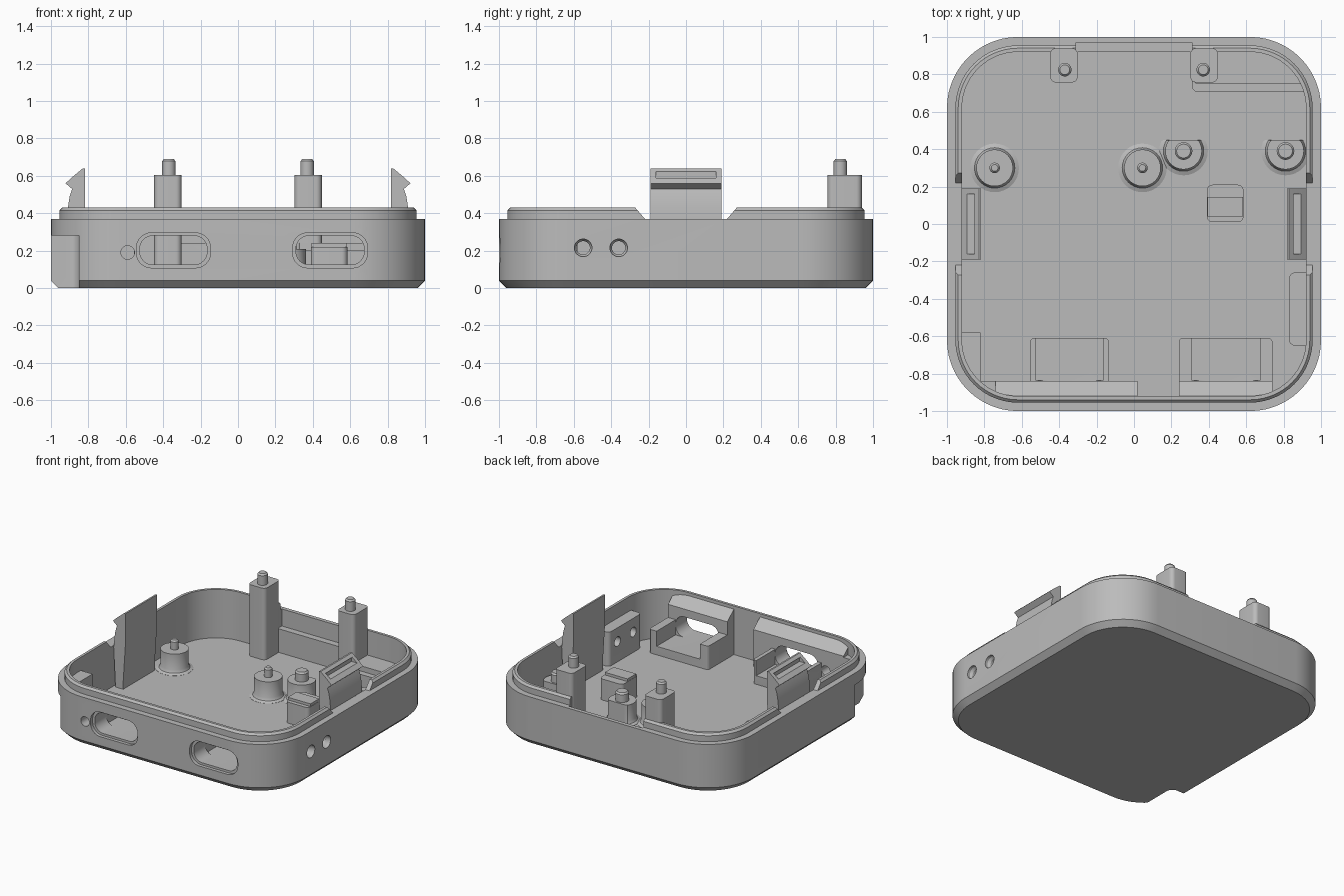
import bpy, bmesh, math

cube = bpy.data.objects.get("Cube")
if cube:
    bpy.data.objects.remove(cube, do_unlink=True)

grey = bpy.data.materials.new("matte grey")
grey.diffuse_color = (0.5, 0.5, 0.5, 1)
grey.use_nodes = True
grey.node_tree.nodes["Principled BSDF"].inputs["Base Color"].default_value = (0.5, 0.5, 0.5, 1)
FLOOR, SINK = 0.06, 0.05


def loft(name, rings):
    """Closed solid through matching rings of points."""
    bm = bmesh.new()
    loops = [[bm.verts.new(p) for p in ring] for ring in rings]
    n = len(loops[0])
    for a, b in zip(loops, loops[1:]):
        for i in range(n):
            j = (i + 1) % n
            bm.faces.new((a[i], a[j], b[j], b[i]))
    bm.faces.new(loops[0][::-1])
    bm.faces.new(loops[-1])
    bmesh.ops.recalc_face_normals(bm, faces=bm.faces)
    mesh = bpy.data.meshes.new(name)
    bm.to_mesh(mesh)
    bm.free()
    mesh.materials.append(grey)
    ob = bpy.data.objects.new(name, mesh)
    bpy.context.collection.objects.link(ob)
    return ob


def prism(name, outline, axis, lo, hi):
    place = {"x": lambda a, b, t: (t, a, b),
             "y": lambda a, b, t: (a, t, b),
             "z": lambda a, b, t: (a, b, t)}[axis]
    return loft(name, [[place(a, b, t) for a, b in outline] for t in (lo, hi)])


def rounded(x0, x1, y0, y1, r, n=8):
    pts = []
    corners = ((x1 - r, y1 - r), (x0 + r, y1 - r), (x0 + r, y0 + r), (x1 - r, y0 + r))
    for k, (cx, cy) in enumerate(corners):
        for i in range(n + 1):
            a = math.pi / 2 * (k + i / n)
            pts.append((cx + r * math.cos(a), cy + r * math.sin(a)))
    return pts


def circle(cx, cy, r, n=32):
    return [(cx + r * math.cos(math.tau * i / n), cy + r * math.sin(math.tau * i / n))
            for i in range(n)]


def box(name, x0, x1, y0, y1, z0, z1):
    return prism(name, [(x0, y0), (x1, y0), (x1, y1), (x0, y1)], "z", z0, z1)


def cut(targets, cutters):
    for target in targets:
        bpy.context.view_layer.objects.active = target
        for cutter in cutters:
            mod = target.modifiers.new("cut", "BOOLEAN")
            mod.operation, mod.solver, mod.object = "DIFFERENCE", "EXACT", cutter
            bpy.ops.object.modifier_apply(modifier=mod.name)
    for cutter in cutters:
        bpy.data.objects.remove(cutter, do_unlink=True)


def turned(name, x, y, profile, flat=9):
    """Round part from (radius, z) pairs, optionally flattened at the back."""
    return loft(name, [[(px, min(py, y + flat), z) for px, py in circle(x, y, r)]
                       for r, z in profile])


def pin(name, x, y, r, z0, z1):
    turned(name, x, y, [(r, z0 - 0.01), (r, z1 - 0.012), (r - 0.01, z1)])


# Tray shell with chamfered base and stepped lip
section = [(0.96, 0), (1, 0.04), (1, 0.37), (0.955, 0.37), (0.955, 0.415),
           (0.94, 0.43), (0.92, 0.43), (0.92, FLOOR)]
shell = loft("tray_shell", [[(x, y, z) for x, y in rounded(-h, h, -h, h, h - 0.62, 14)]
                            for h, z in section])
front_parts, side_parts = [shell], [shell]

# Sloped thickening of the front wall
ledge = [(-0.925, 0.41), (-0.84, 0.34), (-0.84, SINK), (-0.94, SINK)]
for name, x0, x1 in (("left_front_ledge", 0.24, 0.74), ("right_front_ledge", -0.74, 0.02)):
    front_parts.append(prism(name, ledge, "x", x0, x1))

# Wall around the corner notch
liner = prism("notch_wall", [(-0.95, -0.58), (-0.82, -0.58), (-0.82, -0.84), (-0.73, -0.84),
                             (-0.73, -0.93), (-0.85, -0.88), (-0.93, -0.77)], "z", SINK, 0.33)
cutters = [prism("notch_cutter", rounded(-1.3, -0.85, -1.3, -0.61, 0.05), "z", -0.1, 0.28)]

# Port cradles and port openings in the front
for side, x0, x1, a, b in (("right", -0.555, -0.135, -0.525, -0.165),
                           ("left", 0.24, 0.74, 0.31, 0.675)):
    cradle = prism(side + "_port_cradle", rounded(x0, x1, -0.92, -0.61, 0.02, 3), "z", SINK, 0.24)
    channel = box("channel_cutter", a, b, -0.838, -0.5, 0.125, 0.6)
    cut([cradle], [channel])
    front_parts.append(cradle)
    cutters.append(prism("port_cutter", rounded(a, b, 0.125, 0.28, 0.07), "y", -1.2, -0.5))
    cutters.append(prism("port_rim_cutter", rounded(a - 0.018, b + 0.018, 0.108, 0.295, 0.08),
                         "y", -1.2, -0.975))
cutters.append(prism("pinhole_cutter", circle(-0.59, 0.19, 0.036), "y", -1.2, -0.8))
cut(front_parts + [liner], cutters)

# Side block with two countersunk holes
block = prism("side_hole_block", rounded(0.83, 0.95, -0.65, -0.26, 0.03), "z", SINK, 0.32)
side_parts.append(block)
cutters = []
for y in (-0.55, -0.36):
    cutters.append(prism("hole_cutter", circle(y, 0.215, 0.036), "x", 0.7, 1.2))
    rings = [[(x, p, q) for p, q in circle(y, 0.215, r)]
             for x, r in ((0.96, 0.034), (0.98, 0.047), (1.1, 0.047))]
    cutters.append(loft("countersink_cutter", rings))
cut(side_parts, cutters)

# Lip gaps at the clips and the recess in the back wall
gap = [(-0.22, 0.37), (0.22, 0.37), (0.28, 0.44), (-0.28, 0.44)]
cut([shell], [prism("gap_cutter", gap, "x", 0.9, 1.1),
              prism("gap_cutter", gap, "x", -1.1, -0.9),
              box("back_cutter", -0.31, 0.31, 0.85, 0.97, 0.24, 0.6)])

# Barbed snap clips
barb = [(0.9, SINK), (0.915, 0.36), (0.908, 0.44), (0.9, 0.49), (0.887, 0.53), (0.922, 0.56),
        (0.89, 0.59), (0.83, 0.64), (0.817, 0.64), (0.817, 0.4), (0.835, 0.12), (0.835, SINK)]
for side, s in (("left", 1), ("right", -1)):
    clip = prism(side + "_snap_clip", [(s * x, z) for x, z in barb], "y", -0.19, 0.19)
    xs = sorted((s * 0.845, s * 1.1))
    cut([clip], [box("clip_slot_cutter", *xs, -0.16, 0.16, 0.588, 0.622)])

# Tall rear posts with pins
for side, s in (("left", 1), ("right", -1)):
    x = s * 0.375
    prism(side + "_rear_post", rounded(x - 0.073, x + 0.073, 0.757, 0.94, 0.03), "z", SINK, 0.605)
    pin(side + "_rear_pin", s * 0.37, 0.825, 0.036, 0.605, 0.69)

# Standing bosses with flared feet
for name, x, y, top, r, flat in (("right_boss", -0.745, 0.3, 0.21, 0.028, 9),
                                 ("middle_boss", 0.045, 0.3, 0.21, 0.028, 9),
                                 ("flat_boss", 0.265, 0.39, 0.21, 0.047, 0.06),
                                 ("left_flat_boss", 0.81, 0.39, 0.21, 0.047, 0.06)):
    turned(name, x, y, [(0.13, SINK), (0.13, FLOOR + 0.001), (0.108, 0.07), (0.098, 0.09),
                        (0.098, top)], flat)
    pin(name + "_pin", x, y, r, top, top + 0.07)

# Support pad and rear corner shelf
prism("support_pad", rounded(0.39, 0.585, 0.01, 0.21, 0.03), "z", SINK, 0.22)
box("support_pad_step", 0.392, 0.583, 0.04, 0.145, 0.2, 0.24)
for name, y, z in (("rear_shelf_step", 0.705, 0.2), ("rear_shelf", 0.75, 0.24)):
    prism(name, [(0.33, y), (0.94, y), (0.9, 0.81), (0.81, 0.9), (0.62, 0.95),
                 (0.31, 0.95), (0.31, y + 0.02)], "z", SINK, z)

# Smooth shading with sharp edges kept
bpy.ops.object.select_all(action="DESELECT")
for ob in bpy.context.scene.objects:
    if ob.type == "MESH":
        ob.select_set(True)
bpy.context.view_layer.objects.active = shell
bpy.ops.object.shade_smooth_by_angle(angle=math.radians(30))
